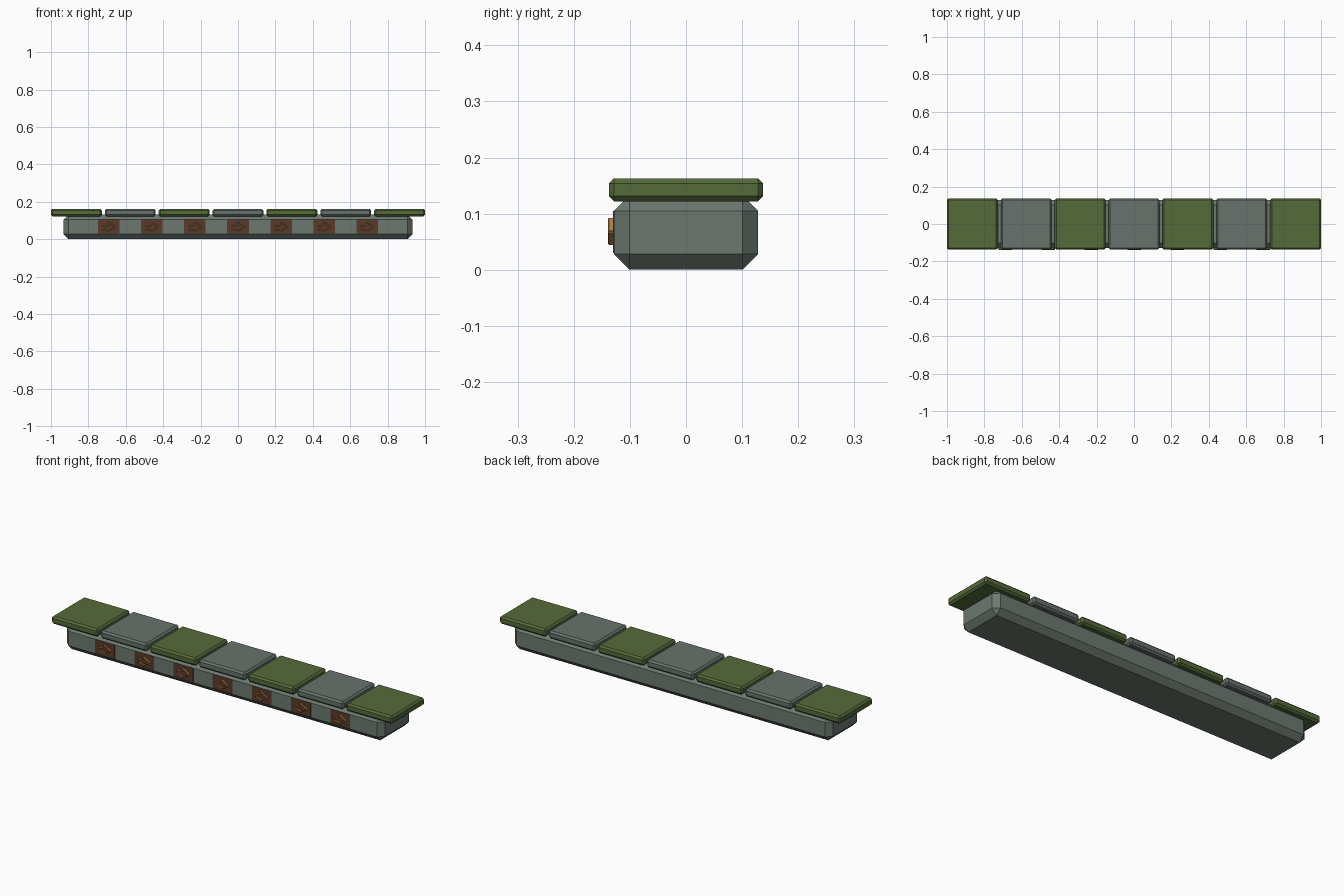
import bpy, bmesh, math
from mathutils import Matrix

if "Cube" in bpy.data.objects:
    bpy.data.objects.remove(bpy.data.objects["Cube"])


def material(name, color):
    m = bpy.data.materials.new(name)
    m.diffuse_color = (*color, 1)
    m.use_nodes = True
    m.node_tree.nodes["Principled BSDF"].inputs["Base Color"].default_value = m.diffuse_color
    return m


STONE = material("grey green stone", (0.15, 0.19, 0.16))
SLAB = material("grey slab", (0.135, 0.17, 0.148))
MOSS = material("moss green", (0.09, 0.145, 0.042))
BROWN = material("brown panel", (0.105, 0.042, 0.024))
GOLD = material("ochre", (0.52, 0.25, 0.07))


def box(name, center, size, mat, bevel=0.0, angle=0.0):
    """Chamfered box, optionally turned about the y axis."""
    bm = bmesh.new()
    bmesh.ops.create_cube(bm, size=1, matrix=Matrix.Diagonal((*size, 1)))
    if bevel:
        bmesh.ops.bevel(bm, geom=bm.edges[:], offset=bevel, segments=1,
                        profile=0.5, affect='EDGES')
    bm.transform(Matrix.Translation(center) @ Matrix.Rotation(angle, 4, 'Y'))
    me = bpy.data.meshes.new(name)
    bm.to_mesh(me)
    bm.free()
    me.materials.append(mat)
    ob = bpy.data.objects.new(name, me)
    bpy.context.collection.objects.link(ob)
    return ob


def stroke(name, cx, cz, a, b):
    """Thin raised bar between two points on the front face."""
    dx, dz = b[0] - a[0], b[1] - a[1]
    box(name, (cx + (a[0] + b[0]) / 2, -0.134, cz + (a[1] + b[1]) / 2),
        (math.hypot(dx, dz) + 0.004, 0.010, 0.006), GOLD, 0.0015, -math.atan2(dz, dx))


# Long chamfered base beam
box("base_beam", (0, 0, 0.0665), (1.866, 0.257, 0.133), STONE, 0.028)

# Alternating cap slabs
for i in range(7):
    box(f"cap_slab_{i}", ((i - 3) * 0.288, 0, 0.1425), (0.272, 0.275, 0.041),
        SLAB if i % 2 else MOSS, 0.009)

# Brown inlay panels with a raised chevron ornament
path = [(-0.033, 0.003), (-0.006, 0.008), (0.000, 0.022), (0.036, 0.000),
        (0.004, -0.020), (-0.030, -0.014)]
for i in range(7):
    x = (i - 3) * 0.23
    box(f"inlay_panel_{i}", (x, -0.1285, 0.0675), (0.115, 0.003, 0.075), BROWN)
    for k, (a, b) in enumerate(zip(path, path[1:])):
        stroke(f"ornament_{i}_{k}", x, 0.0675, a, b)
